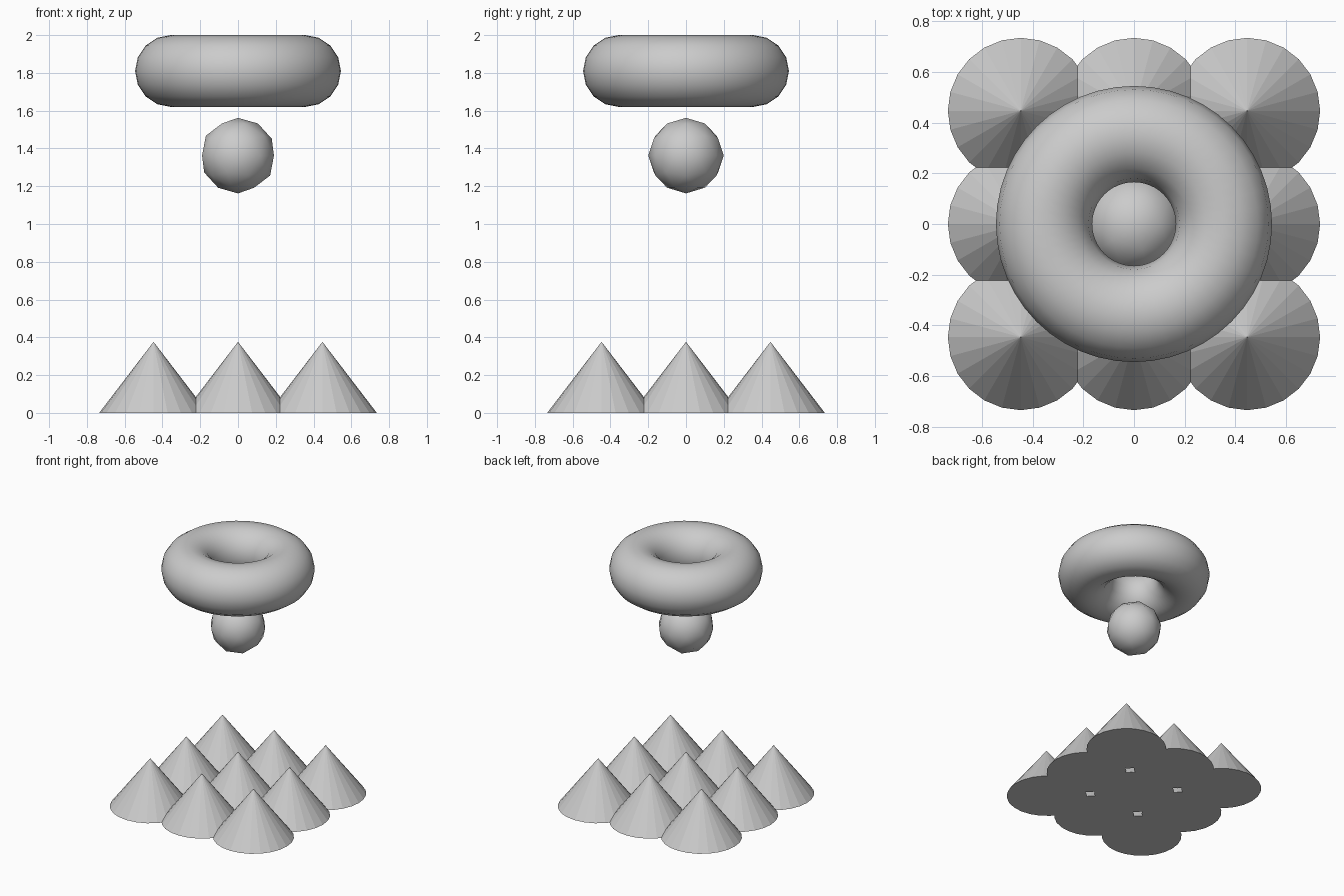
import bpy

if "Cube" in bpy.data.objects:
    bpy.data.objects.remove(bpy.data.objects["Cube"])

CONE_RADIUS, CONE_HEIGHT, SPACING = 0.288, 0.376, 0.447


def finish(name, smooth=False):
    obj = bpy.context.object
    obj.name = name
    if smooth:
        bpy.ops.object.shade_smooth()
    return obj


# Grid of overlapping flat-faced cones standing on the ground
for row in range(3):
    for col in range(3):
        bpy.ops.mesh.primitive_cone_add(
            vertices=24, radius1=CONE_RADIUS, radius2=0, depth=CONE_HEIGHT,
            location=((col - 1) * SPACING, (row - 1) * SPACING, CONE_HEIGHT / 2))
        finish(f"cone_{row + 1}_{col + 1}")

# Floating low-poly ball with smooth shading
bpy.ops.mesh.primitive_ico_sphere_add(subdivisions=2, radius=0.2, location=(0, 0, 1.362))
finish("ball", smooth=True)

# Ring hovering over the ball
bpy.ops.mesh.primitive_torus_add(
    major_segments=48, minor_segments=16, major_radius=0.355, minor_radius=0.19,
    location=(0, 0, 1.81))
finish("ring", smooth=True)
